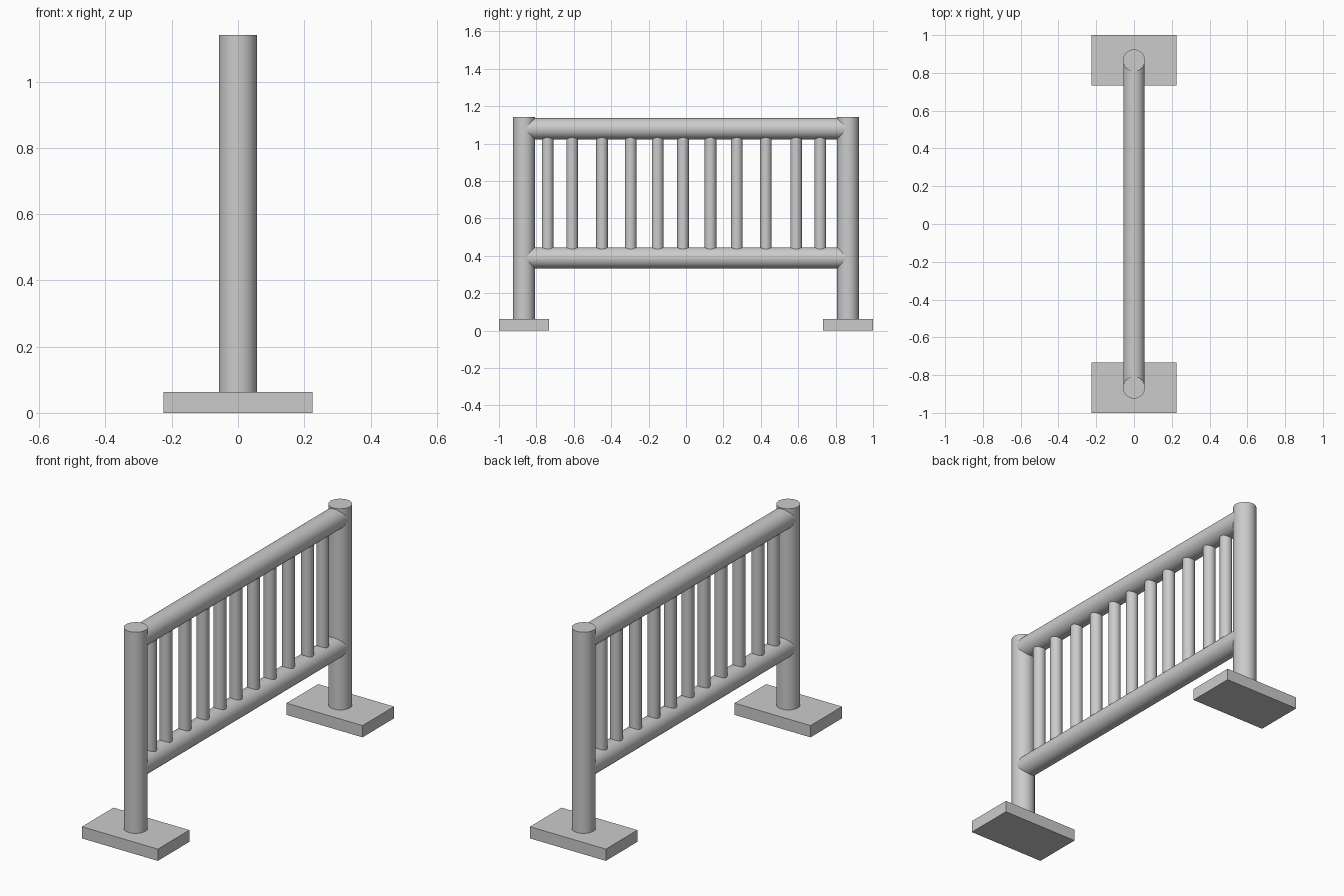
import bpy
import math

if "Cube" in bpy.data.objects:
    bpy.data.objects.remove(bpy.data.objects["Cube"])

POST_Y, POST_R, RAIL_R = 0.866, 0.058, 0.0565
BASE_H, TOP_Z = 0.063, 1.141
RAIL_Z = {"lower_rail": 0.389, "upper_rail": 1.079}
BALUSTER_Y = [-0.74, -0.609, -0.449, -0.296, -0.152, -0.016,
              0.131, 0.272, 0.427, 0.589, 0.718]


def rod(name, radius, length, location, rotation=(0, 0, 0), sides=48):
    bpy.ops.mesh.primitive_cylinder_add(vertices=sides, radius=radius, depth=length,
                                        location=location, rotation=rotation)
    obj = bpy.context.object
    obj.name = name
    bpy.ops.object.shade_smooth_by_angle(angle=math.radians(35))
    return obj


def upright(name, radius, y, z0, z1):
    return rod(name, radius, z1 - z0, (0, y, (z0 + z1) / 2))


# Foot plates and end posts
for side, sign in (("near", -1), ("far", 1)):
    bpy.ops.mesh.primitive_cube_add(size=1, location=(0, sign * 0.8665, BASE_H / 2))
    plate = bpy.context.object
    plate.name = f"{side}_foot_plate"
    plate.scale = (0.45, 0.267, BASE_H)
    bpy.ops.object.transform_apply(location=False, rotation=False, scale=True)
    upright(f"{side}_post", POST_R, sign * POST_Y, BASE_H, TOP_Z)

# Horizontal rails, running into the posts
for name, z in RAIL_Z.items():
    rod(name, RAIL_R, 2 * POST_Y, (0, 0, z), (math.pi / 2, 0, 0))

# Balusters, slightly sunk into both rails
for i, y in enumerate(BALUSTER_Y, 1):
    upright(f"baluster_{i}", 0.031, y, 0.425, 1.043)
